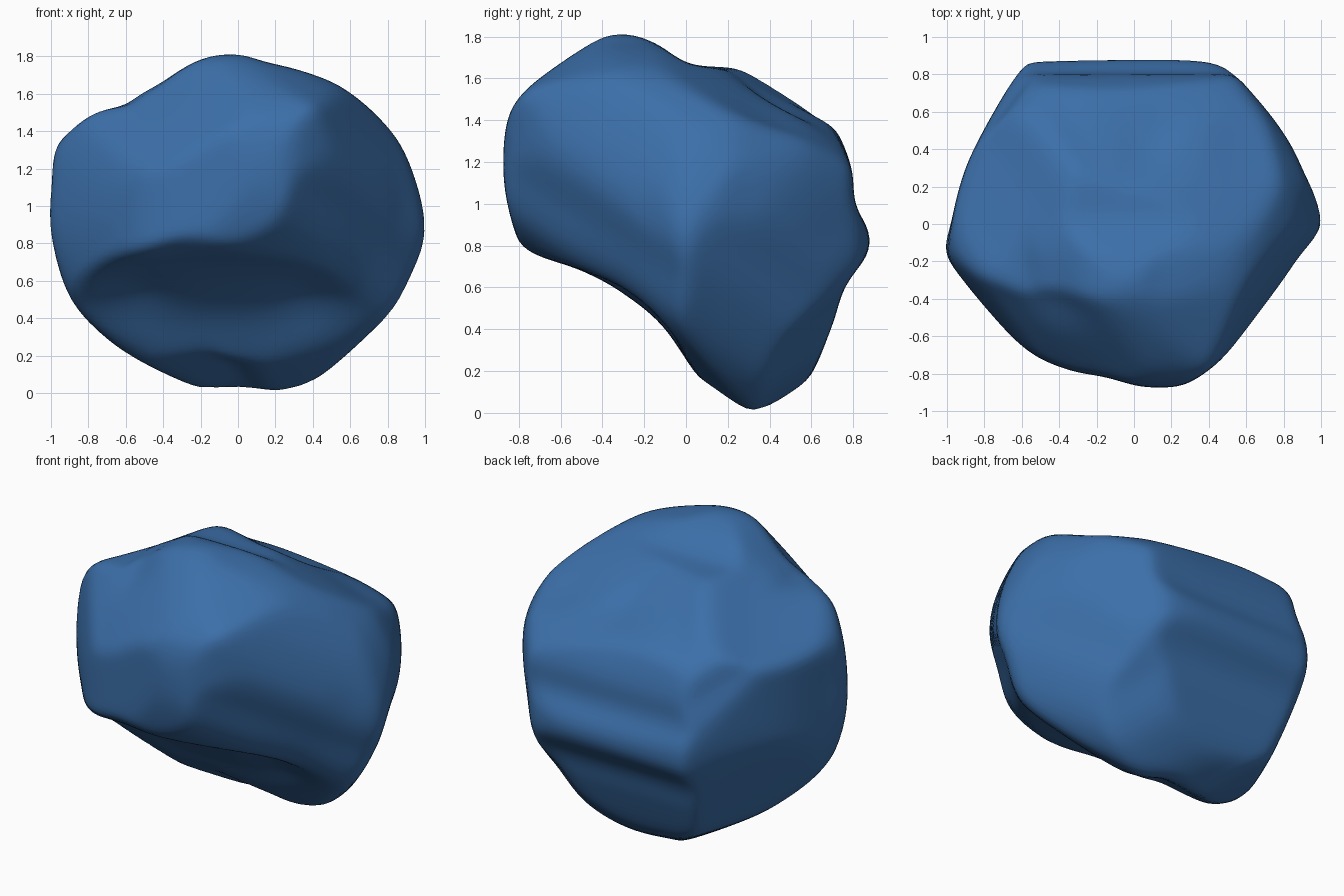
import bpy
import math
from mathutils import Vector

CENTRE = Vector((0, 0, 0.9))
SHARPNESS = 90
STEPS = 360

default_cube = bpy.data.objects.get("Cube")
if default_cube:
    bpy.data.objects.remove(default_cube, do_unlink=True)


def smooth_loop(points, cuts=8):
    """Closed Catmull-Rom curve through the given outline points."""
    loop = [Vector(p) for p in points]
    count = len(loop)
    result = []
    for i in range(count):
        a, b, c, d = (loop[(i + k) % count] for k in (-1, 0, 1, 2))
        for step in range(cuts):
            t = step / cuts
            result.append(b + (c - a) * t / 2
                          + (a - b * 2.5 + c * 2 - d / 2) * t ** 2
                          + (b * 3 - a - c * 3 + d) * t ** 3 / 2)
    return result


def polar_table(points):
    """Outline radius for every whole degree around its centre."""
    loop = smooth_loop(points)
    table = []
    for degree in range(STEPS):
        angle = math.tau * degree / STEPS
        ray = Vector((math.cos(angle), math.sin(angle)))
        best = 0
        for p, q in zip(loop, loop[1:] + loop[:1]):
            side_p, side_q = ray.cross(p), ray.cross(q)
            if side_p * side_q <= 0 and side_p != side_q:
                hit = p.lerp(q, side_p / (side_p - side_q))
                best = max(best, hit.dot(ray))
        table.append(best)
    return table


class Chisel:
    """An outline swept along one direction, used to trim the boulder."""

    def __init__(self, azimuth, elevation, points):
        a, e = math.radians(azimuth), math.radians(elevation)
        away = Vector((-math.cos(a), -math.sin(a), 0))
        self.right = Vector((-math.sin(a), math.cos(a), 0))
        self.up = away * math.sin(e) + Vector((0, 0, math.cos(e)))
        self.table = polar_table(points)

    def reach(self, direction):
        u, v = direction.dot(self.right), direction.dot(self.up)
        place = (math.atan2(v, u) / math.tau * STEPS) % STEPS
        low = int(place) % STEPS
        mix = place - int(place)
        radius = self.table[low] * (1 - mix) + self.table[(low + 1) % STEPS] * mix
        return radius / max(math.hypot(u, v), 0.001)


# Outlines that trim the boulder from six directions
face_outline = Chisel(-90, 0, [
    (-.05, .92), (.15, .87), (.35, .82), (.55, .74), (.75, .58), (.9, .37),
    (1.01, 0), (.98, -.2), (.88, -.43), (.73, -.63), (.5, -.79), (.2, -.91),
    (0, -.88), (-.2, -.9), (-.5, -.76), (-.7, -.63), (-.85, -.48),
    (-.94, -.3), (-1.01, 0), (-1, .2), (-.98, .4), (-.9, .53), (-.78, .6),
    (-.6, .65), (-.5, .74), (-.3, .85)])
side_outline = Chisel(0, 0, [
    (-.31, .92), (-.15, .87), (.02, .77), (.25, .75), (.4, .7), (.63, .56),
    (.7, .5), (.79, .28), (.81, .1), (.88, -.04), (.87, -.14), (.76, -.3),
    (.7, -.48), (.6, -.72), (.5, -.83), (.38, -.89), (.22, -.91), (.1, -.8),
    (-.1, -.5), (-.3, -.33), (-.5, -.22), (-.75, -.13), (-.82, -.03),
    (-.88, .25), (-.86, .48), (-.79, .62), (-.63, .76), (-.45, .88)])
plan_outline = Chisel(-90, 90, [
    (-.6, .84), (-.5, .87), (0, .885), (.3, .88), (.5, .83), (.65, .69),
    (.8, .51), (.9, .3), (1.01, 0), (.87, -.2), (.65, -.55), (.33, -.83),
    (.1, -.88), (-.15, -.82), (-.35, -.78), (-.55, -.69), (-.75, -.51),
    (-1.01, -.2), (-.98, 0), (-.9, .3), (-.75, .6)])
front_corner_outline = Chisel(-53, 27, [
    (-.92, .19), (-.91, .47), (-.85, .61), (-.76, .66), (-.67, .68),
    (-.38, .76), (-.09, .85), (.07, .79), (.35, .72), (.63, .57), (.83, .45),
    (.92, .36), (.95, .19), (.92, -.04), (.85, -.24), (.77, -.46),
    (.63, -.67), (.42, -.79), (.25, -.77), (.04, -.66), (-.13, -.62),
    (-.41, -.44), (-.67, -.29), (-.86, -.22), (-.9, -.04)])
back_corner_outline = Chisel(127, 27, [
    (-.95, .19), (-.89, .41), (-.71, .68), (-.49, .84), (-.23, .93),
    (.04, .96), (.32, .93), (.53, .75), (.76, .47), (.86, .3), (.92, -.1),
    (.87, -.41), (.76, -.6), (.53, -.76), (.31, -.86), (-.01, -.96),
    (-.1, -.95), (-.32, -.89), (-.57, -.73), (-.74, -.52), (-.88, -.35),
    (-.92, -.1)])
underside_outline = Chisel(53, -27, [
    (-.62, .72), (-.53, .77), (-.05, .77), (.18, .73), (.46, .67),
    (.84, .51), (.92, .33), (.99, .13), (.94, -.1), (.8, -.44), (.68, -.66),
    (.59, -.75), (.46, -.76), (.32, -.71), (.15, -.64), (-.02, -.62),
    (-.42, -.41), (-.67, -.22), (-.76, .02), (-.82, .23), (-.77, .47),
    (-.67, .67)])
chisels = [face_outline, side_outline, plan_outline,
           front_corner_outline, back_corner_outline, underside_outline]

# Hollows worn into the stone: place, depth and width
hollows = [
    (Vector((-.42, -.35, 1.6)), .05, .18),   # shoulder notch
    (Vector((.05, .5, 1.55)), .05, .25),     # sagging top
    (Vector((.6, .45, 1.4)), .03, .25),      # back right slope
    (Vector((.45, -.2, .5)), .05, .25),      # undercut right of the rib
    (Vector((-.6, -.25, .55)), .05, .22),    # undercut left of the rib
    (Vector((0, .12, .05)), .05, .12),       # arch under the base
]

# Boulder body: a fine sphere trimmed by every outline, then hollowed
bpy.ops.mesh.primitive_ico_sphere_add(subdivisions=6, radius=1, location=(0, 0, 0))
boulder = bpy.context.object
boulder.name = "boulder"
for vertex in boulder.data.vertices:
    direction = vertex.co.normalized()
    total = sum(chisel.reach(direction) ** -SHARPNESS for chisel in chisels)
    surface = direction * total ** (-1 / SHARPNESS) + CENTRE
    worn = sum(depth * math.exp(-((surface - place).length / width) ** 2)
               for place, depth, width in hollows)
    vertex.co = surface - direction * worn

# Weathered edges
weathering = boulder.modifiers.new("weathering", 'SMOOTH')
weathering.factor = 0.5
weathering.iterations = 5

# Blue stone
stone = bpy.data.materials.new("blue stone")
stone.use_nodes = True
colour = (0.045, 0.16, 0.4, 1)
stone.diffuse_color = colour
stone.node_tree.nodes["Principled BSDF"].inputs["Base Color"].default_value = colour
boulder.data.materials.append(stone)
bpy.ops.object.shade_smooth()
